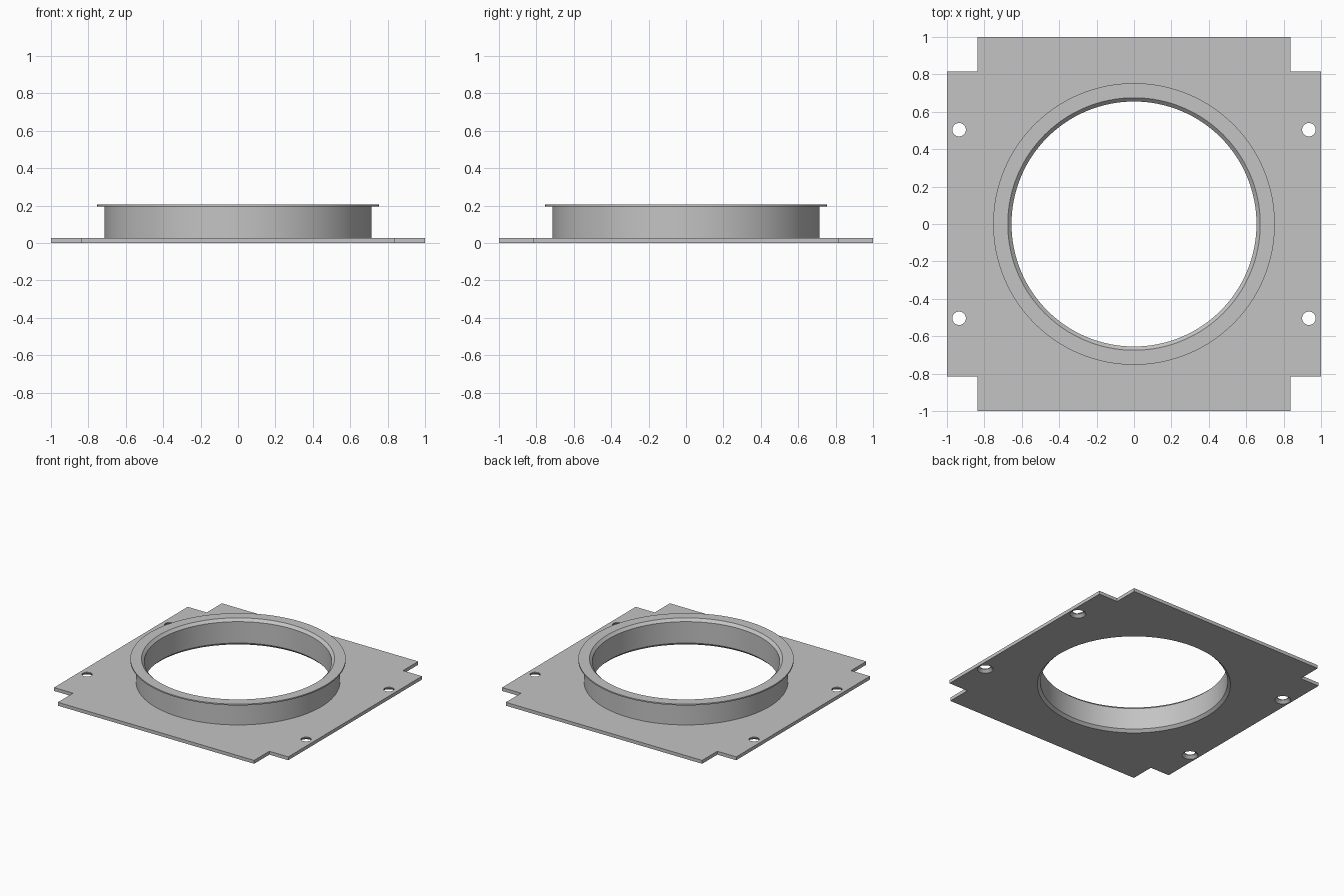
import bpy, bmesh, math

if "Cube" in bpy.data.objects:
    bpy.data.objects.remove(bpy.data.objects["Cube"], do_unlink=True)

PLATE = 0.026    # plate thickness
TOP = 0.205      # overall height
CHAMFER = 0.02

grey = bpy.data.materials.new("light grey metal")
grey.use_nodes = True
colour = (0.55, 0.55, 0.55, 1)
grey.diffuse_color = colour
grey.node_tree.nodes["Principled BSDF"].inputs["Base Color"].default_value = colour


def make_object(name, bm):
    bmesh.ops.recalc_face_normals(bm, faces=bm.faces)
    mesh = bpy.data.meshes.new(name)
    bm.to_mesh(mesh)
    bm.free()
    mesh.materials.append(grey)
    obj = bpy.data.objects.new(name, mesh)
    bpy.context.collection.objects.link(obj)
    return obj


def turned_solid(name, profile, sides, x=0, y=0):
    """Solid of revolution from (radius, z) pairs, capped at both ends."""
    bm = bmesh.new()
    rings = []
    for r, z in profile:
        angles = [2 * math.pi * i / sides for i in range(sides)]
        rings.append([bm.verts.new((x + r * math.cos(a), y + r * math.sin(a), z)) for a in angles])
    for low, high in zip(rings, rings[1:]):
        for i in range(sides):
            j = (i + 1) % sides
            bm.faces.new((low[i], low[j], high[j], high[i]))
    bm.faces.new(rings[0][::-1])
    bm.faces.new(rings[-1])
    return make_object(name, bm)


def combine(target, tool, operation):
    tool.hide_render = True
    mod = target.modifiers.new(operation.lower(), "BOOLEAN")
    mod.operation = operation
    mod.solver = "EXACT"
    mod.object = tool
    bpy.context.view_layer.objects.active = target
    bpy.ops.object.modifier_apply(modifier=mod.name)
    bpy.data.objects.remove(tool, do_unlink=True)


# Square plate with notched corners
nx, ny = 0.838, 0.815
quarter = [(1, ny), (nx, ny), (nx, 1)]
outline = []
for sx, sy in ((1, 1), (-1, 1), (-1, -1), (1, -1)):
    corner = [(sx * px, sy * py) for px, py in quarter]
    outline += corner if sx * sy > 0 else corner[::-1]
bm = bmesh.new()
base = bm.faces.new([bm.verts.new((px, py, 0)) for px, py in outline])
grown = bmesh.ops.extrude_face_region(bm, geom=[base])
bmesh.ops.translate(bm, vec=(0, 0, PLATE),
                    verts=[v for v in grown["geom"] if isinstance(v, bmesh.types.BMVert)])
adapter = make_object("flanged_duct_plate", bm)

# Collar with a thin lip round its top
collar = turned_solid("collar", [(0.713, PLATE / 2), (0.713, TOP - 0.01),
                                 (0.753, TOP - 0.01), (0.753, TOP)], 128)
combine(adapter, collar, "UNION")

# Bore, chamfered at both ends
r, e = 0.655, 0.01
bore = turned_solid("bore_cutter", [(r + CHAMFER + e, -e), (r, CHAMFER),
                                    (r, TOP - CHAMFER), (r + CHAMFER + e, TOP + e)], 128)
combine(adapter, bore, "DIFFERENCE")

# Screw holes, countersunk from below
r = 0.036
for sx in (-1, 1):
    for sy in (-1, 1):
        hole = turned_solid("hole_cutter", [(r + CHAMFER + e, -e), (r, CHAMFER), (r, PLATE + e)],
                            32, sx * 0.935, sy * 0.504)
        combine(adapter, hole, "DIFFERENCE")

# Smooth round walls, sharp edges elsewhere
bpy.ops.object.select_all(action="DESELECT")
adapter.select_set(True)
bpy.context.view_layer.objects.active = adapter
bpy.ops.object.shade_smooth_by_angle(angle=math.radians(25))
